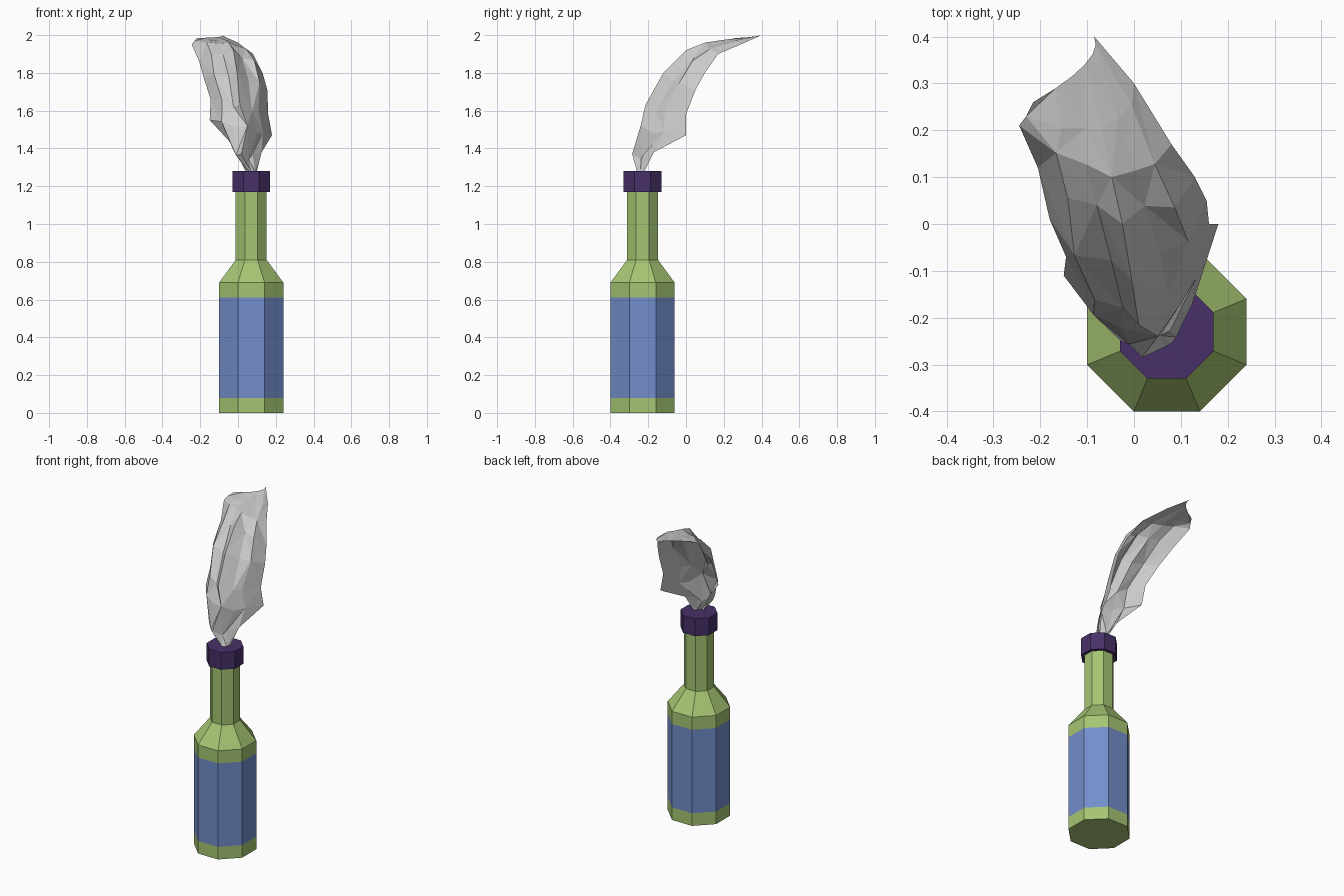
import bpy, bmesh, math, random
from mathutils import Vector

if "Cube" in bpy.data.objects:
    bpy.data.objects.remove(bpy.data.objects["Cube"])

random.seed(4)
CX, CY = 0.07, -0.23


def material(name, rgb):
    m = bpy.data.materials.new(name)
    m.diffuse_color = (*rgb, 1)
    m.use_nodes = True
    m.node_tree.nodes["Principled BSDF"].inputs["Base Color"].default_value = m.diffuse_color
    return m


def finish(name, bm, mats=()):
    me = bpy.data.meshes.new(name)
    bm.to_mesh(me)
    bm.free()
    for m in mats:
        me.materials.append(m)
    ob = bpy.data.objects.new(name, me)
    bpy.context.collection.objects.link(ob)
    return ob


def octagon_lathe(name, profile, mats, band_mats):
    """Loft octagons with flats facing the axes; profile is (apothem, z)."""
    bm = bmesh.new()
    rings = []
    for apothem, z in profile:
        r = apothem / math.cos(math.pi / 8)
        angles = [math.pi / 8 + i * math.pi / 4 for i in range(8)]
        rings.append([bm.verts.new((CX + r * math.cos(a), CY + r * math.sin(a), z))
                      for a in angles])
    for a, b, m in zip(rings, rings[1:], band_mats):
        for i in range(8):
            j = (i + 1) % 8
            bm.faces.new((a[i], a[j], b[j], b[i])).material_index = m
    bm.faces.new(rings[0][::-1])
    bm.faces.new(rings[-1])
    return finish(name, bm, mats)


green = material("green_glass", (0.38, 0.56, 0.17))
blue = material("blue_label", (0.17, 0.27, 0.60))
purple = material("purple_cap", (0.065, 0.03, 0.14))

# Bottle with a label band wrapped round the body
octagon_lathe("bottle",
              [(0.17, 0), (0.17, 0.08), (0.17, 0.61), (0.17, 0.69), (0.082, 0.81), (0.082, 1.17)],
              [green, blue], [0, 1, 0, 0, 0])

# Collar at the mouth
octagon_lathe("collar", [(0.10, 1.17), (0.10, 1.28)], [purple], [0])

# Crumpled rag: each row gives left edge, front ridge and right edge
rows = [
    ((0.04, -0.23, 1.28), (0.07, -0.26, 1.28), (0.10, -0.22, 1.28)),
    ((-0.03, -0.19, 1.42), (0.02, -0.285, 1.37), (0.125, -0.17, 1.38)),
    ((-0.15, -0.11, 1.55), (0.04, -0.24, 1.52), (0.18, 0.0, 1.47)),
    ((-0.145, -0.07, 1.66), (0.02, -0.215, 1.63), (0.16, 0.0, 1.58)),
    ((-0.18, 0.01, 1.77), (0.0, -0.12, 1.80), (0.155, 0.05, 1.71)),
    ((-0.205, 0.12, 1.86), (-0.02, 0.0, 1.92), (0.13, 0.10, 1.80)),
    ((-0.245, 0.21, 1.95), (-0.04, 0.10, 1.96), (0.08, 0.17, 1.90)),
    ((-0.23, 0.23, 1.97), (-0.06, 0.20, 1.975), (0.0, 0.30, 1.955)),
    ((-0.215, 0.26, 1.985), (-0.105, 0.34, 1.99), (-0.085, 0.40, 2.0)),
]
COLS = 6
bm = bmesh.new()
grid = []
for k, (left, ridge, right) in enumerate(rows):
    L, M, R = Vector(left), Vector(ridge), Vector(right)
    line = []
    for c in range(COLS + 1):
        u = 2 * c / COLS - 1
        p = L * (u * (u - 1) / 2) + M * (1 - u * u) + R * (u * (u + 1) / 2)
        # Pleats push alternate columns back and down
        if 0 < c < COLS and 0 < k < len(rows) - 1:
            depth = random.uniform(0.015, 0.045) if c % 2 == 0 else random.uniform(-0.01, 0.01)
            depth *= 0 if c == COLS // 2 else 1
            depth *= 0.5 if k > 5 else 1
            p += Vector((random.uniform(-0.012, 0.012), 0.75 * depth, -0.6 * depth))
        line.append(bm.verts.new(p))
    grid.append(line)
for k in range(len(rows) - 1):
    for c in range(COLS):
        a, b = grid[k][c], grid[k][c + 1]
        d, e = grid[k + 1][c], grid[k + 1][c + 1]
        tris = [(a, b, e), (a, e, d)] if (k + c) % 2 else [(a, b, d), (b, e, d)]
        for t in tris:
            bm.faces.new(t)
finish("rag", bm)
